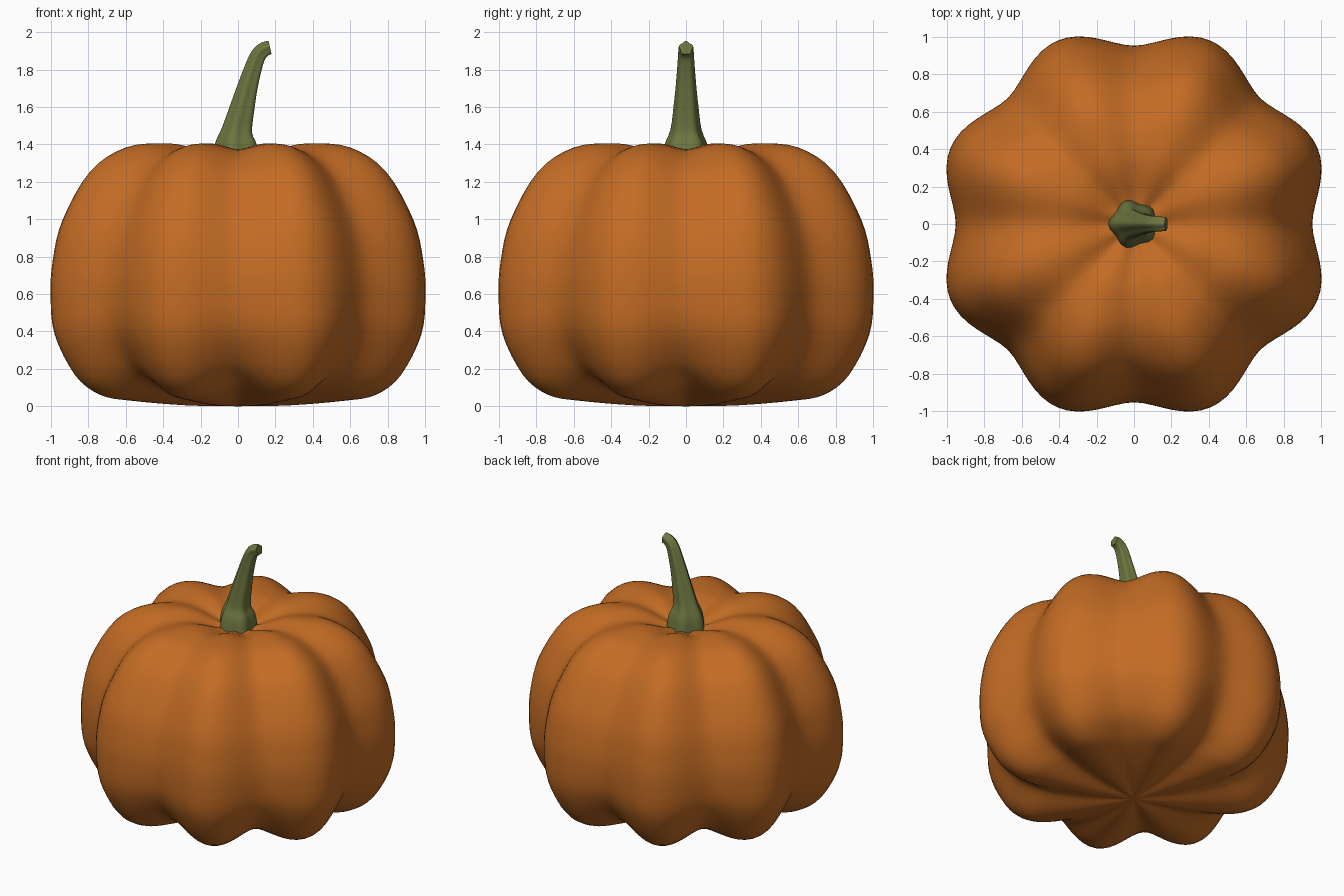
import bpy, bmesh, math
from mathutils import Vector

if "Cube" in bpy.data.objects:
    bpy.data.objects.remove(bpy.data.objects["Cube"])


def material(name, rgb):
    m = bpy.data.materials.new(name)
    m.diffuse_color = (*rgb, 1.0)
    m.use_nodes = True
    m.node_tree.nodes["Principled BSDF"].inputs["Base Color"].default_value = m.diffuse_color
    return m


def smooth_path(pts, steps):
    """Catmull-Rom interpolation through points of any dimension."""
    out = []
    for i in range(len(pts) - 1):
        p0, p1 = pts[max(i - 1, 0)], pts[i]
        p2, p3 = pts[i + 1], pts[min(i + 2, len(pts) - 1)]
        for s in range(steps):
            t = s / steps
            out.append(tuple(
                0.5 * (2 * b + (c - a) * t + (2 * a - 5 * b + 4 * c - d) * t * t
                       + (3 * b - a - 3 * c + d) * t ** 3)
                for a, b, c, d in zip(p0, p1, p2, p3)))
    out.append(tuple(pts[-1]))
    return out


def loft(name, rings, mat, angle):
    """Skin a list of closed rings and cap both ends."""
    bm = bmesh.new()
    vr = [[bm.verts.new(p) for p in ring] for ring in rings]
    n = len(vr[0])
    for a, b in zip(vr, vr[1:]):
        for i in range(n):
            j = (i + 1) % n
            bm.faces.new((a[i], a[j], b[j], b[i]))
    bm.faces.new(vr[0])
    bm.faces.new(vr[-1])
    bmesh.ops.recalc_face_normals(bm, faces=bm.faces)
    me = bpy.data.meshes.new(name)
    bm.to_mesh(me)
    bm.free()
    me.materials.append(mat)
    ob = bpy.data.objects.new(name, me)
    bpy.context.collection.objects.link(ob)
    bpy.ops.object.select_all(action='DESELECT')
    ob.select_set(True)
    bpy.context.view_layer.objects.active = ob
    bpy.ops.object.shade_smooth_by_angle(angle=math.radians(angle))
    return ob


orange = material("pumpkin orange", (0.55, 0.15, 0.018))
green = material("stem green", (0.15, 0.18, 0.05))

# Pumpkin body: blend between a ridge profile and a groove profile (radius, z)
ridge = [(0.01, 1.30), (.15, 1.335), (.30, 1.39), (.43, 1.405), (.64, 1.385),
         (.84, 1.26), (.995, 1.0), (1.05, .78), (1.062, .59), (1.04, .38),
         (.93, .165), (.79, .06), (.62, .03), (.30, .005), (.01, 0)]
groove = [(0.01, 1.30), (.13, 1.315), (.26, 1.355), (.38, 1.375), (.56, 1.345),
          (.74, 1.22), (.885, .97), (.94, .77), (.952, .59), (.92, .40),
          (.80, .22), (.66, .13), (.52, .08), (.27, .03), (.01, 0)]
SEG = 128
rings = []
for (r1, z1), (r0, z0) in zip(smooth_path(ridge, 4), smooth_path(groove, 4)):
    ring = []
    for i in range(SEG):
        a = 2 * math.pi * i / SEG
        w = abs(math.sin(4 * a)) ** 1.8
        r, z = r0 + (r1 - r0) * w, z0 + (z1 - z0) * w
        ring.append((r * math.cos(a), r * math.sin(a), max(z, 0)))
    rings.append(ring)
loft("pumpkin_body", rings, orange, 60)

# Stem: ribbed tube along a bent path (x, z, radius)
path = smooth_path([(-.005, 1.29, .125), (-.005, 1.40, .11), (0, 1.475, .080),
                    (.028, 1.60, .064), (.058, 1.72, .052), (.095, 1.84, .043),
                    (.118, 1.885, .040), (.145, 1.908, .038), (.172, 1.916, .035)], 3)
RIB = 30
rings = []
for k, (x, z, r) in enumerate(path):
    a, b = path[max(k - 1, 0)], path[min(k + 1, len(path) - 1)]
    t = Vector((b[0] - a[0], 0, b[1] - a[1])).normalized()
    side = Vector((t.z, 0, -t.x))
    ring = []
    for i in range(RIB):
        ang = 2 * math.pi * i / RIB
        rr = r * (1 + 0.09 * math.cos(5 * (ang - math.pi)))
        ring.append(Vector((x, 0, z)) + side * rr * math.cos(ang)
                    + Vector((0, 1, 0)) * rr * math.sin(ang))
    rings.append(ring)
loft("stem", rings, green, 40)
